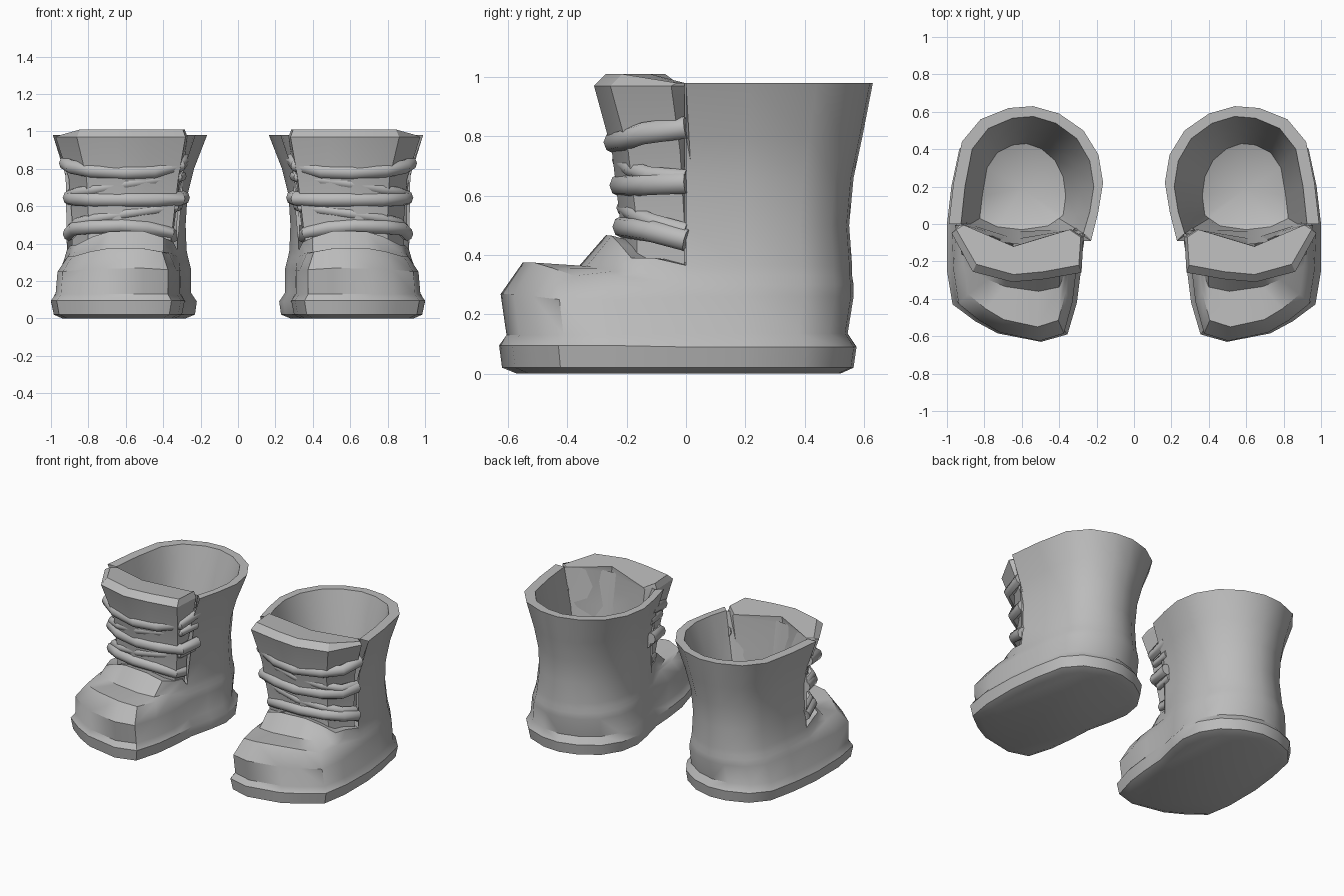
import bpy, bmesh, math
from mathutils import Vector

if "Cube" in bpy.data.objects:
    bpy.data.objects.remove(bpy.data.objects["Cube"])

grey = bpy.data.materials.new("boot grey")
grey.diffuse_color = (0.5, 0.5, 0.5, 1)
grey.use_nodes = True
grey.node_tree.nodes["Principled BSDF"].inputs["Base Color"].default_value = grey.diffuse_color


def finish(name, bm, angle=40):
    """Turn a bmesh into a smooth part, mirrored to make the pair."""
    bmesh.ops.recalc_face_normals(bm, faces=bm.faces)
    me = bpy.data.meshes.new(name)
    bm.to_mesh(me)
    bm.free()
    me.materials.append(grey)
    ob = bpy.data.objects.new(name, me)
    bpy.context.collection.objects.link(ob)
    bpy.ops.object.select_all(action='DESELECT')
    ob.select_set(True)
    bpy.context.view_layer.objects.active = ob
    bpy.ops.object.shade_smooth_by_angle(angle=math.radians(angle))
    ob.modifiers.new("pair", 'MIRROR').use_mirror_merge = False
    return ob


def verts(bm, pts):
    return [bm.verts.new(p) for p in pts]


def bridge(bm, a, b, closed=True):
    n = len(a)
    for i in range(n if closed else n - 1):
        j = (i + 1) % n
        bm.faces.new((a[i], a[j], b[j], b[i]))


# shaft outline, open at the front, from the inner slit round the heel to the outer slit
SHAFT = [(.23, -.09), (.19, .07), (.165, .22), (.19, .37), (.27, .5), (.4, .59), (.54, .63),
         (.67, .62), (.82, .56), (.92, .44), (.965, .22), (.99, 0)]
# forefoot outline, from the outer side round the toe to the inner side
TOE = [(1, -.25), (.97, -.43), (.85, -.52), (.73, -.585), (.5, -.63), (.36, -.59),
       (.31, -.42), (.29, -.26)]


def shaft_ring(z, xin, xout, yb):
    return [(xin + (x - .165) / .825 * (xout - xin), y * yb / .63 if y > 0 else y, z)
            for x, y in SHAFT]


def toe_ring(zc, zs, xin, xout, yf):
    out = []
    for x, y in TOE:
        t = (x - .29) / .71
        out.append((xin + t * (xout - xin), y * -yf / .63,
                    zc + (zs - zc) * min(1, abs(2 * t - .9)) ** 2))
    return out


# sole and foot: full rings of heel + toe
FOOT = [((0, .28, .94, .52), (0, 0, .34, .94, -.57)),
        ((.02, .23, .985, .565), (.02, .02, .30, .985, -.62)),
        ((.09, .22, 1, .575), (.095, .095, .285, 1, -.63)),
        ((.135, .25, .975, .545), (.13, .13, .31, .975, -.605)),
        ((.26, .25, .95, .565), (.27, .25, .31, .965, -.625)),
        ((.30, .26, .935, .565), (.38, .33, .35, .91, -.55)),
        ((.33, .268, .925, .56), (.365, .345, .345, .90, -.36)),
        ((.365, .275, .915, .56), (.475, .39, .345, .895, -.27))]
# shaft above the slit, then the rim and the lining going down
UPPER = [(.5, .28, .90, .55), (.66, .27, .90, .565), (.8, .235, .925, .595), (.98, .165, .99, .63)]
LINING = [(.98, .215, .925, .575), (.72, .29, .875, .50), (.45, .365, .825, .43)]

bm = bmesh.new()
rings = [verts(bm, shaft_ring(*b) + toe_ring(*f)) for b, f in FOOT]
bm.faces.new(rings[0])
for a, b in zip(rings, rings[1:]):
    bridge(bm, a, b)
# lip tucked under the tongue
n = len(SHAFT)
edge = [rings[-1][n - 1]] + rings[-1][n:] + [rings[-1][0]]
mid = Vector((.6, .15, .36))
bridge(bm, edge, verts(bm, [v.co.lerp(mid, .3) for v in edge]), False)
# shaft wall
prev = rings[-1][:n]
outer = [prev]
for u in UPPER:
    cur = verts(bm, shaft_ring(*u))
    bridge(bm, prev, cur, False)
    outer.append(cur)
    prev = cur
# rim and lining, closed across the front behind the tongue
front_y = [-.11, -.07, -.03]
inner = []
for (z, xi, xo, yb), fy in zip(LINING, front_y):
    pts = [(x, max(y, fy + .06), h) for x, y, h in shaft_ring(z, xi, xo, yb)]
    inner.append(verts(bm, pts + [(.73, fy + .015, z), (.60, fy, z), (.46, fy + .02, z)]))
bridge(bm, outer[-1], inner[0][:n], False)
for a, b in zip(inner, inner[1:]):
    bridge(bm, a, b)
# shallow conical insole
tip = bm.verts.new((.6, .19, .36))
for i in range(len(inner[-1])):
    bm.faces.new((inner[-1][i], inner[-1][(i + 1) % len(inner[-1])], tip))
# slit edges
for k in (0, n - 1):
    bm.faces.new([o[k] for o in outer] + [r[k] for r in reversed(inner)])
finish("boot_body", bm)

# padded tongue: front curve and back curve, lofted upward
bm = bmesh.new()
prev = None
# height, inner x, outer x, front depth shift, back depth shift
for z, xi, xo, df, db in [(.36, .36, .89, .09, .09), (.5, .34, .885, .09, .08),
                          (.75, .31, .905, .06, .04), (.97, .27, .975, 0, 0),
                          (1.01, .285, .95, .04, 0)]:
    sec = [(0, -.07, 0), (.015, -.26, df), (.30, -.295, df), (.54, -.31, df), (.84, -.255, df),
           (1, -.05, df * .5), (.94, -.005, 0), (.54, -.12, db), (.09, -.03, 0)]
    cur = verts(bm, [(xi + u * (xo - xi), y + d,
                      z - (.03 if z > 1 and y > -.06 else 0)) for u, y, d in sec])
    if prev:
        bridge(bm, prev, cur)
    else:
        bm.faces.new(cur)
    prev = cur
bm.faces.new(prev)
finish("tongue", bm, 30)


def lace(name, path, r_out, r_up, sides=8):
    """Oval cord swept along a path that wraps the tongue."""
    bm = bmesh.new()
    pts = [Vector(p) for p in path]
    prev = None
    for i, p in enumerate(pts):
        t = pts[min(i + 1, len(pts) - 1)] - pts[max(i - 1, 0)]
        side = Vector((t.y, -t.x, 0)).normalized()
        up = side.cross(t).normalized()
        ang = [2 * math.pi * k / sides for k in range(sides)]
        cur = verts(bm, [p + side * r_out * math.cos(a) + up * r_up * math.sin(a) for a in ang])
        if prev:
            bridge(bm, prev, cur)
        else:
            bm.faces.new(cur)
        prev = cur
    bm.faces.new(prev)
    finish(name, bm, 50)


def wrap(xi, xo, yf, zs):
    """Seven points round the tongue front, with a height for each."""
    base = [(0, -.03), (.03, yf + .06), (.25, yf + .02), (.5, yf), (.78, yf + .04), (.95, yf + .10),
            (1, 0)]
    return [(xi + u * (xo - xi), y, z) for (u, y), z in zip(base, zs)]


lace("upper_lace", wrap(.29, .925, -.245, [.85, .82, .785, .78, .79, .81, .83]), .033, .037)
lace("middle_lace", wrap(.29, .905, -.225, [.645, .64, .635, .635, .635, .64, .645]), .033, .038)
lace("lower_lace", wrap(.35, .905, -.215, [.44, .46, .485, .495, .49, .48, .45]), .033, .037)
lace("upper_cross_lace", wrap(.30, .90, -.225, [.76, .755, .74, .72, .69, .67, .66]), .025, .028)
lace("lower_cross_lace", wrap(.32, .89, -.21, [.60, .595, .58, .56, .535, .51, .48]), .025, .028)
